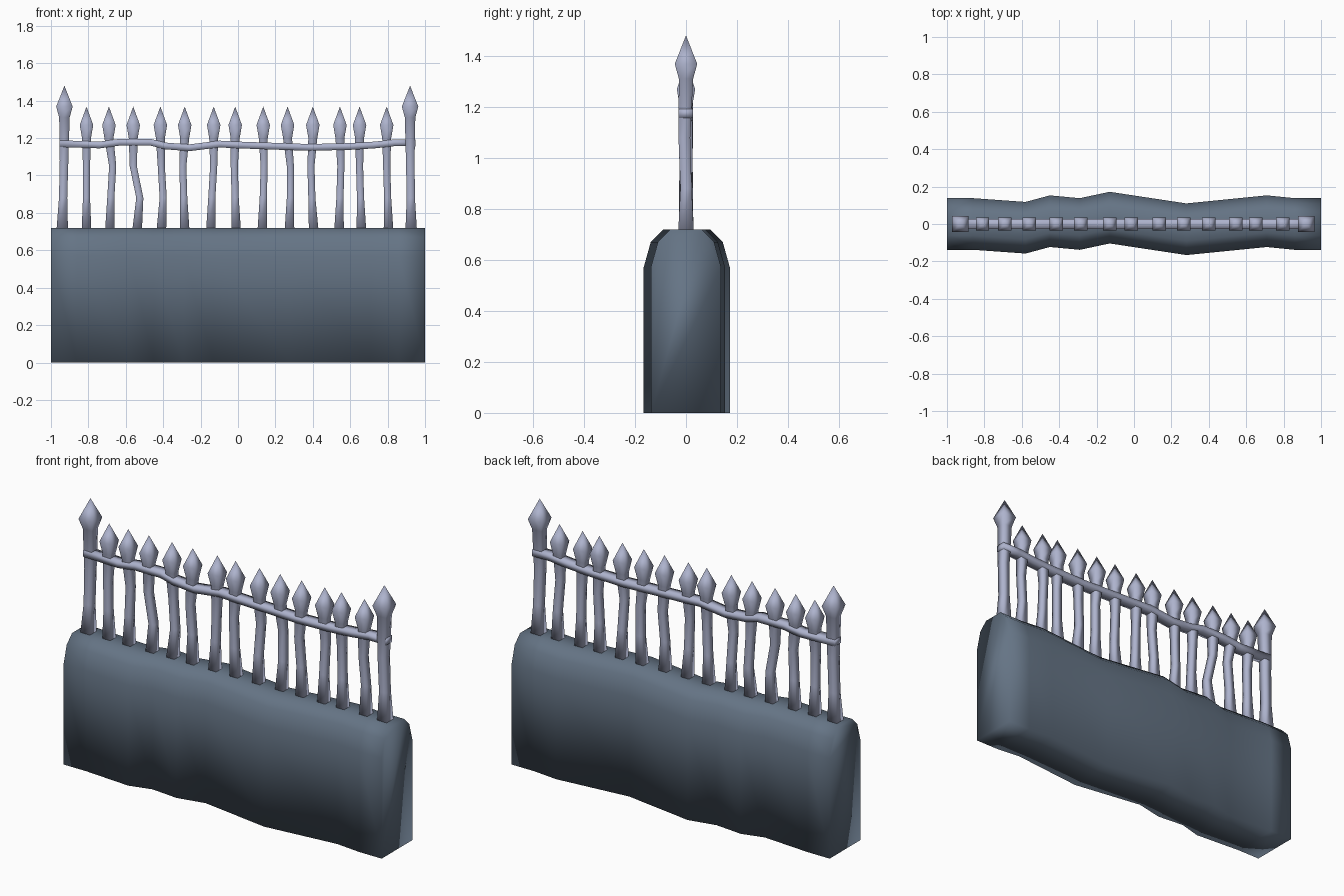
import bpy, bmesh, random

random.seed(4)
cube = bpy.data.objects.get("Cube")
if cube:
    bpy.data.objects.remove(cube, do_unlink=True)


def make_material(name, colour):
    mat = bpy.data.materials.new(name)
    mat.use_nodes = True
    mat.diffuse_color = colour
    shader = next(n for n in mat.node_tree.nodes if n.type == 'BSDF_PRINCIPLED')
    shader.inputs["Base Color"].default_value = colour
    return mat


stone = make_material("slate stone", (0.13, 0.175, 0.235, 1))
iron = make_material("pale iron", (0.42, 0.45, 0.61, 1))


def loft(name, rings, material):
    """Bridge closed rings of points into a capped, smooth shaded solid."""
    bm = bmesh.new()
    loops = [[bm.verts.new(p) for p in ring] for ring in rings]
    for a, b in zip(loops, loops[1:]):
        for i in range(len(a)):
            j = (i + 1) % len(a)
            bm.faces.new((a[i], a[j], b[j], b[i]))
    bm.faces.new(loops[0])
    bm.faces.new(loops[-1])
    bmesh.ops.remove_doubles(bm, verts=bm.verts, dist=0.0005)
    bmesh.ops.recalc_face_normals(bm, faces=bm.faces)
    for face in bm.faces:
        face.smooth = True
    mesh = bpy.data.meshes.new(name)
    bm.to_mesh(mesh)
    bm.free()
    mesh.materials.append(material)
    obj = bpy.data.objects.new(name, mesh)
    bpy.context.collection.objects.link(obj)
    return obj


# Stone base wall: one rounded-top section swept along a wavering line
half_section = [(0.138, 0), (0.138, 0.57), (0.11, 0.67), (0.062, 0.718)]
section = half_section + [(-y, z) for y, z in reversed(half_section)]
wall_line = [(-1, 0), (-0.86, 0), (-0.58, -0.02), (-0.45, 0.015), (-0.29, 0),
             (-0.13, 0.034), (0.28, -0.028), (0.71, 0.015), (0.86, 0), (1, 0)]
loft("base_wall", [[(x, y + shift, z) for y, z in section]
                   for x, shift in wall_line], stone)


# Square posts with flared feet and pointed spear heads
def make_post(name, path, levels):
    """path: x at foot, lower bend, upper bend and head; levels: z, half width."""
    sway = [0, random.uniform(-0.01, 0.01), random.uniform(-0.01, 0.01), 0]
    rings = []
    for i, (z, w) in enumerate(levels):
        k = min(i, 3)
        x, y = path[k], sway[k]
        rings.append([(x + sx * w, y + sy * w, z)
                      for sx, sy in ((-1, -1), (1, -1), (1, 1), (-1, 1))])
    return loft(name, rings, iron)


picket_levels = [(0.7, 0.026), (0.88, 0.019), (1.05, 0.019),
                 (1.2, 0.024), (1.27, 0.036), (1.368, 0)]
end_levels = [(0.7, 0.031), (0.88, 0.022), (1.08, 0.023),
              (1.31, 0.028), (1.368, 0.044), (1.48, 0)]

pickets = [
    (-0.81, -0.81, -0.81, -0.81), (-0.685, -0.68, -0.67, -0.69),
    (-0.54, -0.525, -0.56, -0.56), (-0.41, -0.4, -0.41, -0.415),
    (-0.285, -0.29, -0.295, -0.285), (-0.145, -0.14, -0.13, -0.13),
    (-0.01, -0.015, -0.02, -0.015), (0.13, 0.135, 0.14, 0.135),
    (0.275, 0.28, 0.28, 0.265), (0.405, 0.395, 0.39, 0.4),
    (0.54, 0.545, 0.55, 0.545), (0.66, 0.655, 0.65, 0.65),
    (0.805, 0.8, 0.795, 0.795)]
for number, path in enumerate(pickets, 1):
    make_post(f"picket_{number}", path, picket_levels)
make_post("right_end_post", (-0.94, -0.935, -0.93, -0.928), end_levels)
make_post("left_end_post", (0.926, 0.924, 0.921, 0.92), end_levels)

# Wavy rail threaded through every post
rail_line = [(-0.955, 1.17), (-0.74, 1.163), (-0.63, 1.178), (-0.47, 1.178),
             (-0.39, 1.158), (-0.26, 1.148), (-0.1, 1.168), (0, 1.163),
             (0.38, 1.15), (0.6, 1.155), (0.73, 1.163), (0.84, 1.175), (0.95, 1.174)]
loft("top_rail", [[(x, sy * 0.028, z + sz * 0.018)
                   for sy, sz in ((-1, -1), (1, -1), (1, 1), (-1, 1))]
                  for x, z in rail_line], iron)
